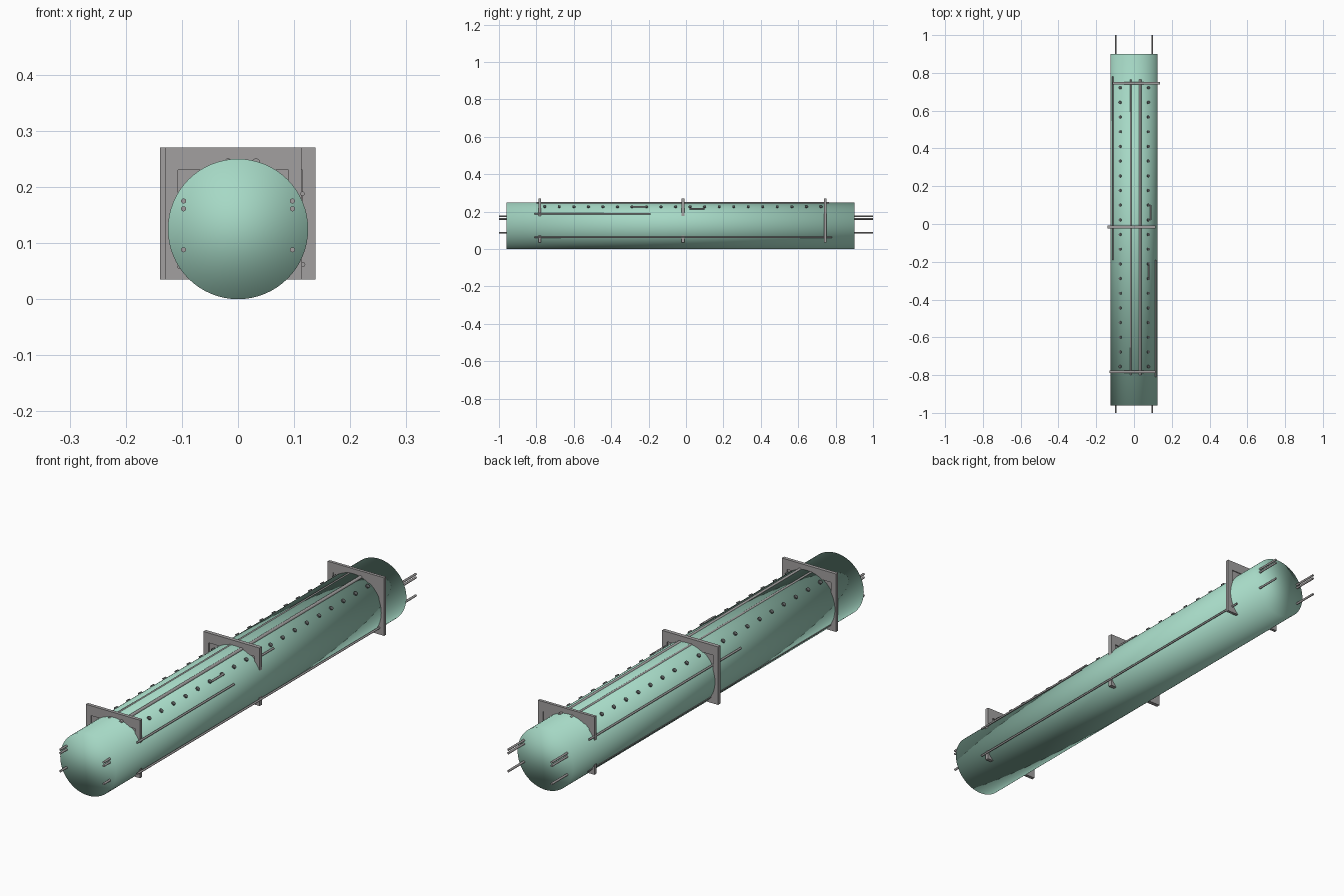
import bpy, math
from mathutils import Vector

if "Cube" in bpy.data.objects:
    bpy.data.objects.remove(bpy.data.objects["Cube"])

R, CZ = 0.125, 0.125


def mat(name, c):
    m = bpy.data.materials.new(name)
    m.diffuse_color = (*c, 1)
    m.use_nodes = True
    m.node_tree.nodes["Principled BSDF"].inputs["Base Color"].default_value = m.diffuse_color
    return m


GREEN = mat("pale green", (0.38, 0.69, 0.56))
GREY = mat("mid grey", (0.36, 0.35, 0.35))
DARK = mat("dark grey", (0.13, 0.14, 0.14))


def rod(name, p, q, r, m, sides=12):
    p, q = Vector(p), Vector(q)
    d = q - p
    bpy.ops.mesh.primitive_cylinder_add(vertices=sides, radius=r, depth=d.length, location=(p + q) / 2)
    o = bpy.context.object
    o.rotation_euler = d.to_track_quat('Z', 'Y').to_euler()
    o.name = name
    o.data.materials.append(m)
    bpy.ops.object.shade_smooth_by_angle(angle=math.radians(40))
    return o


def box(name, lo, hi, m):
    lo, hi = Vector(lo), Vector(hi)
    bpy.ops.mesh.primitive_cube_add(size=1, location=(lo + hi) / 2)
    o = bpy.context.object
    o.scale = hi - lo
    o.name = name
    o.data.materials.append(m)
    return o


# main tube, smooth right over the flat end caps
body = rod("tube_body", (0, -0.96, CZ), (0, 0.90, CZ), R, GREEN, 64)
for p in body.data.polygons:
    p.use_smooth = True
if "sharp_edge" in body.data.attributes:
    body.data.attributes.remove(body.data.attributes["sharp_edge"])

# square collar plates: frame bars with a stepped recess around a thin panel
for i, (y, x0, x1, t) in enumerate([(-0.782, -0.13, 0.113, 0.007),
                                    (-0.015, -0.139, 0.113, 0.008),
                                    (0.745, -0.115, 0.138, 0.006)]):
    n = "collar_plate_%d" % i
    z0, z1, w, h = 0.035, 0.27, 0.023, 0.04
    box(n + "_top", (x0, y - t, z1 - h), (x1, y + t, z1), GREY)
    box(n + "_bottom", (x0, y - t, z0), (x1, y + t, z0 + h), GREY)
    box(n + "_left", (x0, y - t, z0 + h), (x0 + w, y + t, z1 - h), GREY)
    box(n + "_right", (x1 - w, y - t, z0 + h), (x1, y + t, z1 - h), GREY)
    box(n + "_panel", (x0 + w, y - 0.002, z0 + h), (x1 - w, y + 0.002, z1 - h), GREY)

# rods sticking out of both ends
for s in (-1, 1):
    for z in (0.175, 0.161, 0.088):
        rod("end_rod", (s * 0.097, -1, z), (s * 0.097, 1, z), 0.0045, GREY)

# pipes running along the top
rod("top_pipe_left", (-0.018, -0.80, 0.246), (-0.018, 0.765, 0.246), 0.005, GREY)
rod("top_pipe_right", (0.032, -0.80, 0.244), (0.032, 0.765, 0.244), 0.007, GREY)

# pipes along the sides
rod("side_pipe_right", (0.115, -0.81, 0.188), (0.115, -0.19, 0.188), 0.004, GREY)
rod("side_pipe_left", (-0.112, -0.19, 0.188), (-0.112, 0.78, 0.188), 0.004, GREY)
rod("low_pipe_right", (0.116, -0.81, 0.062), (0.116, 0.78, 0.062), 0.004, GREY)
rod("low_pipe_left", (-0.104, -0.81, 0.058), (-0.104, 0.78, 0.058), 0.004, GREY)

# rows of studs on the upper shoulders
for x in (-0.072, 0.075):
    d = Vector((x, 0, math.sqrt(R * R - x * x))).normalized()
    for k in range(20):
        c = Vector((0, -0.755 + k * 0.0777, CZ))
        rod("stud", c + d * (R - 0.006), c + d * (R + 0.005), 0.008, DARK, 10)

# short handles on the right shoulder
rod("handle_front", (0.079, -0.285, 0.225), (0.079, -0.205, 0.225), 0.004, GREY)
rod("handle_rear", (0.089, 0.02, 0.216), (0.089, 0.10, 0.216), 0.004, GREY)
